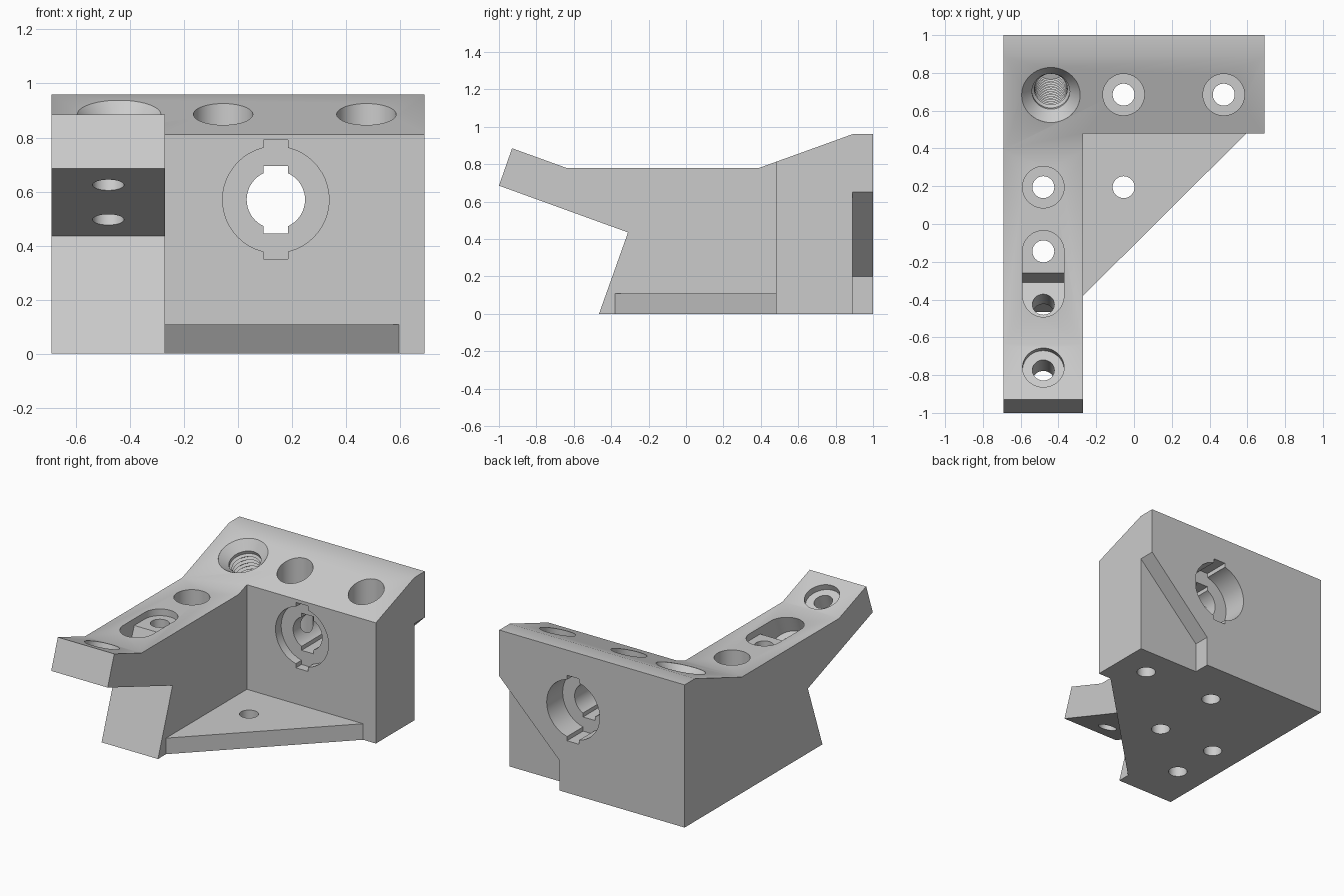
import bpy, bmesh, math
from mathutils import Matrix, Vector

if "Cube" in bpy.data.objects:
    bpy.data.objects.remove(bpy.data.objects["Cube"])

grey = bpy.data.materials.new("plain grey")
grey.use_nodes = True
COLOUR = (0.6, 0.6, 0.6, 1)
grey.diffuse_color = COLOUR
grey.node_tree.nodes["Principled BSDF"].inputs["Base Color"].default_value = COLOUR

TILT = math.radians(20)
ARM_X = -0.48


def finish(bm, name):
    bmesh.ops.recalc_face_normals(bm, faces=bm.faces)
    mesh = bpy.data.meshes.new(name)
    bm.to_mesh(mesh)
    bm.free()
    mesh.materials.append(grey)
    ob = bpy.data.objects.new(name, mesh)
    bpy.context.collection.objects.link(ob)
    return ob


def prism(name, outline, axis, lo, hi, matrix=None):
    """Extrude a 2D outline along the given axis from lo to hi."""
    place = {"x": lambda a, b, t: (t, a, b),
             "y": lambda a, b, t: (a, t, b),
             "z": lambda a, b, t: (a, b, t)}[axis]
    bm = bmesh.new()
    ends = [[bm.verts.new(place(a, b, t)) for a, b in outline] for t in (lo, hi)]
    for ring in ends:
        bm.faces.new(ring)
    n = len(outline)
    for i in range(n):
        j = (i + 1) % n
        bm.faces.new((ends[0][i], ends[0][j], ends[1][j], ends[1][i]))
    if matrix:
        bm.transform(matrix)
    return finish(bm, name)


def box(name, x, y, z, matrix=None):
    outline = [(x[0], y[0]), (x[1], y[0]), (x[1], y[1]), (x[0], y[1])]
    return prism(name, outline, "z", *z, matrix)


def lathe(name, profile, matrix, sides=48):
    """Turn (radius, height) points about local z and cap both ends."""
    bm = bmesh.new()
    turn = [2 * math.pi * i / sides for i in range(sides)]
    rings = [[bm.verts.new((r * math.cos(a), r * math.sin(a), h)) for a in turn]
             for r, h in profile]
    for low, high in zip(rings, rings[1:]):
        for i in range(sides):
            j = (i + 1) % sides
            bm.faces.new((low[i], low[j], high[j], high[i]))
    bm.faces.new(rings[0])
    bm.faces.new(rings[-1])
    bm.transform(matrix)
    return finish(bm, name)


def frame(origin, tilt=0.0):
    return Matrix.Translation(Vector(origin)) @ Matrix.Rotation(tilt, 4, "X")


def combine(target, tool, operation):
    """Apply a boolean and drop the tool object."""
    tool.hide_render = True
    mod = target.modifiers.new("boolean", "BOOLEAN")
    mod.operation = operation
    mod.solver = "EXACT"
    mod.object = tool
    bpy.context.view_layer.update()
    dg = bpy.context.evaluated_depsgraph_get()
    result = bpy.data.meshes.new_from_object(target.evaluated_get(dg))
    target.modifiers.remove(mod)
    target.data = result
    bpy.data.objects.remove(tool)


# Back wall with sloped top, side arm with upturned tip, triangular gusset
body = prism("angle_bracket", [(0.48, 0), (1, 0), (1, 0.96), (0.89, 0.96), (0.48, 0.812)],
             "x", -0.69, 0.69)
arm = prism("arm", [(-0.465, 0), (0.6, 0), (0.6, 0.78), (0.48, 0.812), (0.392, 0.78),
                    (-0.64, 0.78), (-0.93, 0.885), (-1, 0.685), (-0.31, 0.435)],
            "x", -0.69, -0.27)
gusset = prism("gusset", [(-0.35, -0.38), (-0.27, -0.38), (0.595, 0.48),
                          (0.595, 0.55), (-0.35, 0.55)], "z", 0, 0.108)
combine(body, arm, "UNION")
combine(body, gusset, "UNION")

cutters = []

# Corner relief on the back
cutters.append(prism("relief", [(0.24, -0.1), (0.24, 0.2), (0.79, 0.75), (0.79, -0.1)],
                     "y", 0.89, 1.1))

# Keyed bore through the wall, counterbored on both faces
for radius, key, y0, y1 in ((0.108, 0.125, 0.4, 1.1), (0.197, 0.22, 0.4, 0.54),
                            (0.197, 0.22, 0.83, 1.1)):
    place = frame((0.14, 0, 0.57), math.pi / 2)
    cutters.append(lathe("bore", [(radius, -y1), (radius, -y0)], place))
    cutters.append(box("key", (0.095, 0.185), (y0, y1), (0.57 - key, 0.57 + key)))

# Vertical screw holes, each with the floor height of its head recess
for x, y, floor in ((-0.055, 0.685, 0.11), (0.475, 0.685, 0.11), (ARM_X, 0.195, 0.11),
                    (ARM_X, -0.145, 0.735), (-0.055, 0.195, None)):
    profile = [(0.058, -0.1)]
    if floor is None:
        profile.append((0.058, 0.3))
    else:
        profile += [(0.058, floor), (0.11, floor), (0.11, 1.2)]
    cutters.append(lathe("screw_hole", profile, frame((x, y, 0))))

# Tilted screw holes through the underside of the arm
for y, z, top in ((-0.774, 0.785, 0.3), (-0.426, 0.64, 0.35)):
    cutters.append(lathe("tilted_hole", [(0.058, -0.4), (0.058, 0), (0.11, 0), (0.11, top)],
                         frame((ARM_X, y, z), -TILT)))

# Slot joining the vertical and tilted recesses
side = (ARM_X - 0.11, ARM_X + 0.11)
cutters.append(box("slot_upper", side, (-0.29, -0.145), (0.735, 1.0)))
cutters.append(box("slot_lower", (-0.11, 0.11), (0, 0.123), (0, 0.3),
                   frame((ARM_X, -0.426, 0.64), -TILT)))

# Countersunk threaded hole, square to the sloped top
thread = []
pitch = 0.026
for i in range(16):
    base = -0.48 + i * pitch
    thread += [(0.087, base), (0.101, base + pitch / 2)]
thread += [(0.1, -0.055), (0.155, 0), (0.155, 0.2)]
cutters.append(lathe("threaded_hole", thread, frame((-0.44, 0.683, 0.885), TILT)))

for cutter in cutters:
    combine(body, cutter, "DIFFERENCE")

# Clean the mesh and smooth only the round surfaces
bm = bmesh.new()
bm.from_mesh(body.data)
bmesh.ops.remove_doubles(bm, verts=bm.verts, dist=0.0002)
bmesh.ops.dissolve_limit(bm, angle_limit=0.01, verts=bm.verts, edges=bm.edges)
bm.to_mesh(body.data)
bm.free()
bpy.ops.object.select_all(action="DESELECT")
body.select_set(True)
bpy.context.view_layer.objects.active = body
bpy.ops.object.shade_smooth_by_angle(angle=math.radians(30))
